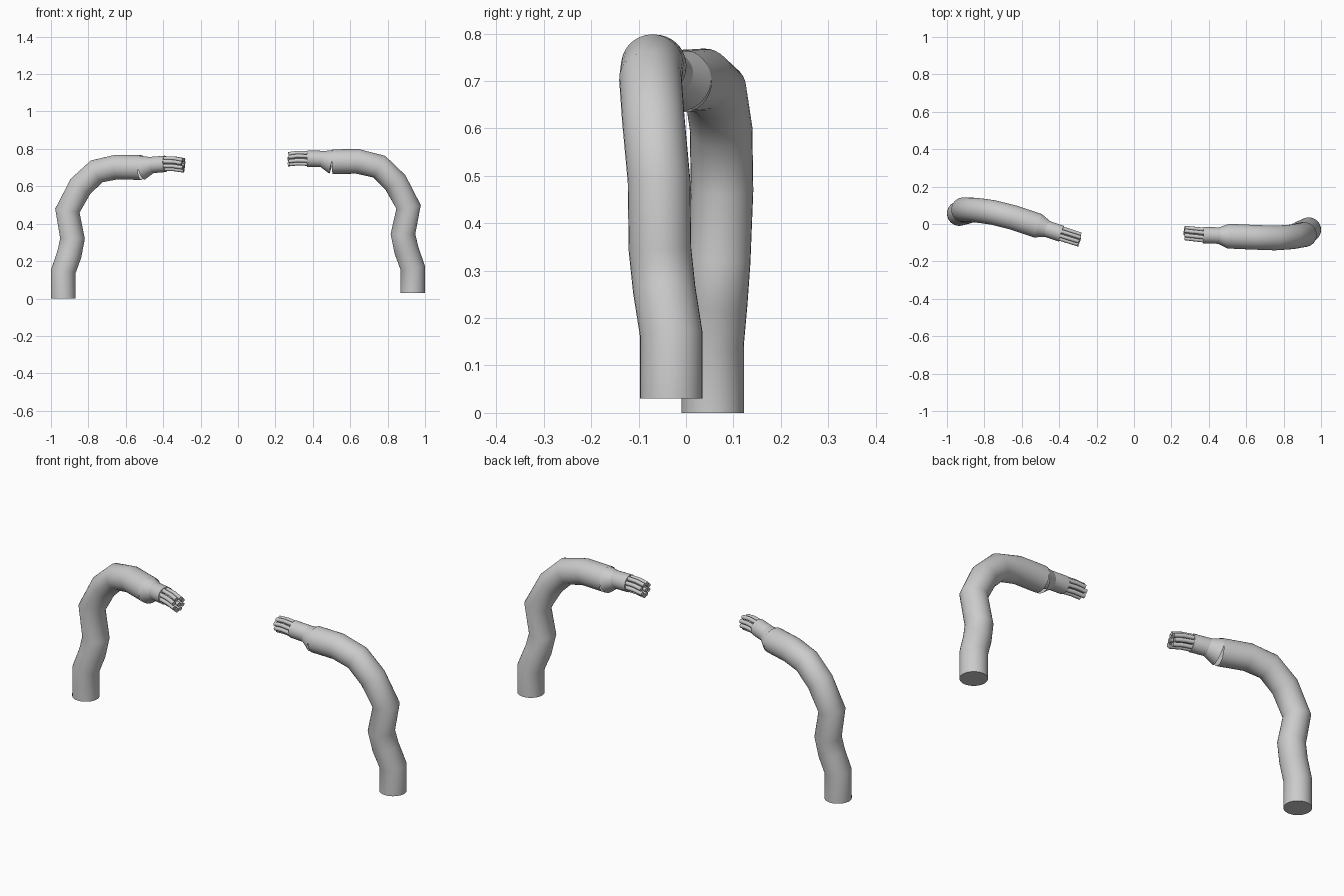
import bpy, bmesh, math, random
from mathutils import Vector

if "Cube" in bpy.data.objects:
    bpy.data.objects.remove(bpy.data.objects["Cube"])

random.seed(4)


def tube(name, path, radii, sides=32, cap_start=True, cap_end=True):
    """Sweep a circle along a path, with one radius per point."""
    pts = [Vector(p) for p in path]
    bm = bmesh.new()
    rings, old, side = [], None, None
    for i, p in enumerate(pts):
        a = (p - pts[i - 1]).normalized() if i else None
        b = (pts[i + 1] - p).normalized() if i < len(pts) - 1 else None
        t = (a + b).normalized() if a and b else (a or b)
        if side is None:
            side = t.cross(Vector((0, 1, 0))).normalized()
        else:
            side = old.rotation_difference(t) @ side
        old = t
        up = t.cross(side).normalized()
        rings.append([bm.verts.new(p + radii[i] * (side * math.cos(k * math.tau / sides)
                                                   + up * math.sin(k * math.tau / sides)))
                      for k in range(sides)])
    for r0, r1 in zip(rings, rings[1:]):
        for k in range(sides):
            n = (k + 1) % sides
            bm.faces.new((r0[k], r0[n], r1[n], r1[k]))
    if cap_start:
        bm.faces.new(rings[0][::-1])
    if cap_end:
        bm.faces.new(rings[-1])
    bmesh.ops.recalc_face_normals(bm, faces=bm.faces)
    me = bpy.data.meshes.new(name)
    bm.to_mesh(me)
    bm.free()
    ob = bpy.data.objects.new(name, me)
    bpy.context.collection.objects.link(ob)
    bpy.ops.object.select_all(action='DESELECT')
    ob.select_set(True)
    bpy.context.view_layer.objects.active = ob
    bpy.ops.object.shade_smooth_by_angle(angle=math.radians(50))
    return ob


def cable(tag, sheath, collar_end, core_end, strand_end):
    # thick outer sheath and the bevel where it was cut back
    tube(tag + "_sheath", sheath, [0.066] * len(sheath), cap_end=False)
    tube(tag + "_sheath_bevel", [sheath[-1], collar_end], [0.066, 0.044],
         cap_start=False, cap_end=False)
    # inner insulation
    tube(tag + "_inner_core", [sheath[-1], collar_end, core_end], [0.044] * 3, cap_start=False)
    # bare wire strands: a ring of eight around a middle one
    s, e = Vector(core_end), Vector(strand_end)
    d = (e - s).normalized()
    u = d.cross(Vector((0, 0, 1))).normalized()
    v = u.cross(d)
    for k in range(9):
        ang = (k + 0.5) * math.tau / 8
        off = (u * math.cos(ang) + v * math.sin(ang)) * (0.031 if k < 8 else 0)
        mid = s.lerp(e, 0.5) + off + Vector((0, 0, 0.004))
        tip = e + off * 0.97 + d * random.uniform(-0.006, 0.006)
        tube(f"{tag}_strand_{k + 1}", [s - d * 0.01 + off, mid, tip], [0.0105] * 3, sides=12)


# left cable
cable("left_cable",
      [(-.934, .056, 0), (-.934, .056, .145), (-.902, .064, .235), (-.885, .070, .32),
       (-.912, .076, .47), (-.842, .074, .60), (-.755, .062, .68), (-.65, .036, .703),
       (-.515, -.009, .70)],
      (-.462, -.027, .714), (-.388, -.052, .72), (-.29, -.083, .712))

# right cable
cable("right_cable",
      [(.934, -.031, .03), (.934, -.031, .165), (.900, -.046, .26), (.882, -.055, .345),
       (.912, -.057, .49), (.842, -.069, .62), (.755, -.075, .705), (.64, -.071, .733),
       (.505, -.065, .732)],
      (.452, -.062, .746), (.37, -.059, .748), (.27, -.048, .745))
